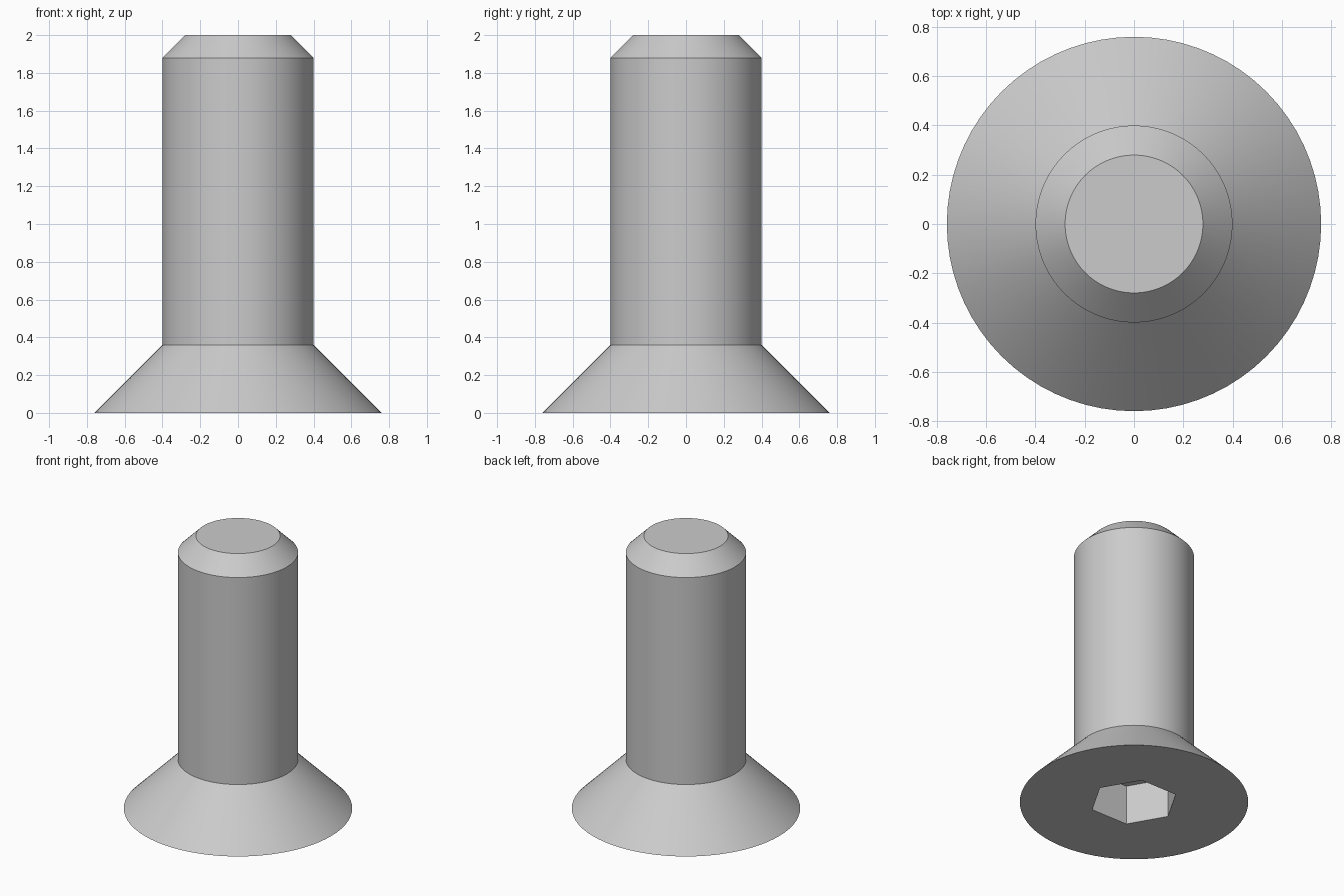
import bpy, bmesh, math

if "Cube" in bpy.data.objects:
    bpy.data.objects.remove(bpy.data.objects["Cube"])

SEGMENTS = 72
SOCKET_R, SOCKET_DEPTH = 0.295, 0.29
# (radius, height) from head rim to chamfered tip
PROFILE = [(0.76, 0.0), (0.40, 0.36), (0.40, 1.88), (0.28, 2.0)]

steel = bpy.data.materials.new("grey_steel")
steel.diffuse_color = (0.6, 0.6, 0.6, 1)
steel.use_nodes = True
steel.node_tree.nodes["Principled BSDF"].inputs["Base Color"].default_value = steel.diffuse_color

bm = bmesh.new()


def ring(radius, z, count):
    return [bm.verts.new((radius * math.cos(2 * math.pi * i / count),
                          radius * math.sin(2 * math.pi * i / count), z))
            for i in range(count)]


def bridge(a, b):
    n = len(a)
    for i in range(n):
        j = (i + 1) % n
        bm.faces.new((a[i], a[j], b[j], b[i]))


# Countersunk head, shank and chamfered tip
rings = [ring(r, z, SEGMENTS) for r, z in PROFILE]
for lower, upper in zip(rings, rings[1:]):
    bridge(lower, upper)
bm.faces.new(rings[-1])

# Hexagonal socket sunk into the head
rim = ring(SOCKET_R, 0, 6)
floor = ring(SOCKET_R, SOCKET_DEPTH, 6)
bridge(floor, rim)
bm.faces.new(floor[::-1])

# Flat head face between outer rim and socket, one sector per socket side
step = SEGMENTS // 6
outer = rings[0]
for s in range(6):
    arc = [outer[(s * step + k) % SEGMENTS] for k in range(step + 1)]
    bm.faces.new([rim[s], rim[(s + 1) % 6]] + arc[::-1])

bmesh.ops.recalc_face_normals(bm, faces=bm.faces)
mesh = bpy.data.meshes.new("countersunk_screw")
bm.to_mesh(mesh)
bm.free()
mesh.materials.append(steel)

screw = bpy.data.objects.new("countersunk_screw", mesh)
bpy.context.collection.objects.link(screw)
bpy.context.view_layer.objects.active = screw
screw.select_set(True)
bpy.ops.object.shade_smooth_by_angle(angle=math.radians(30))
